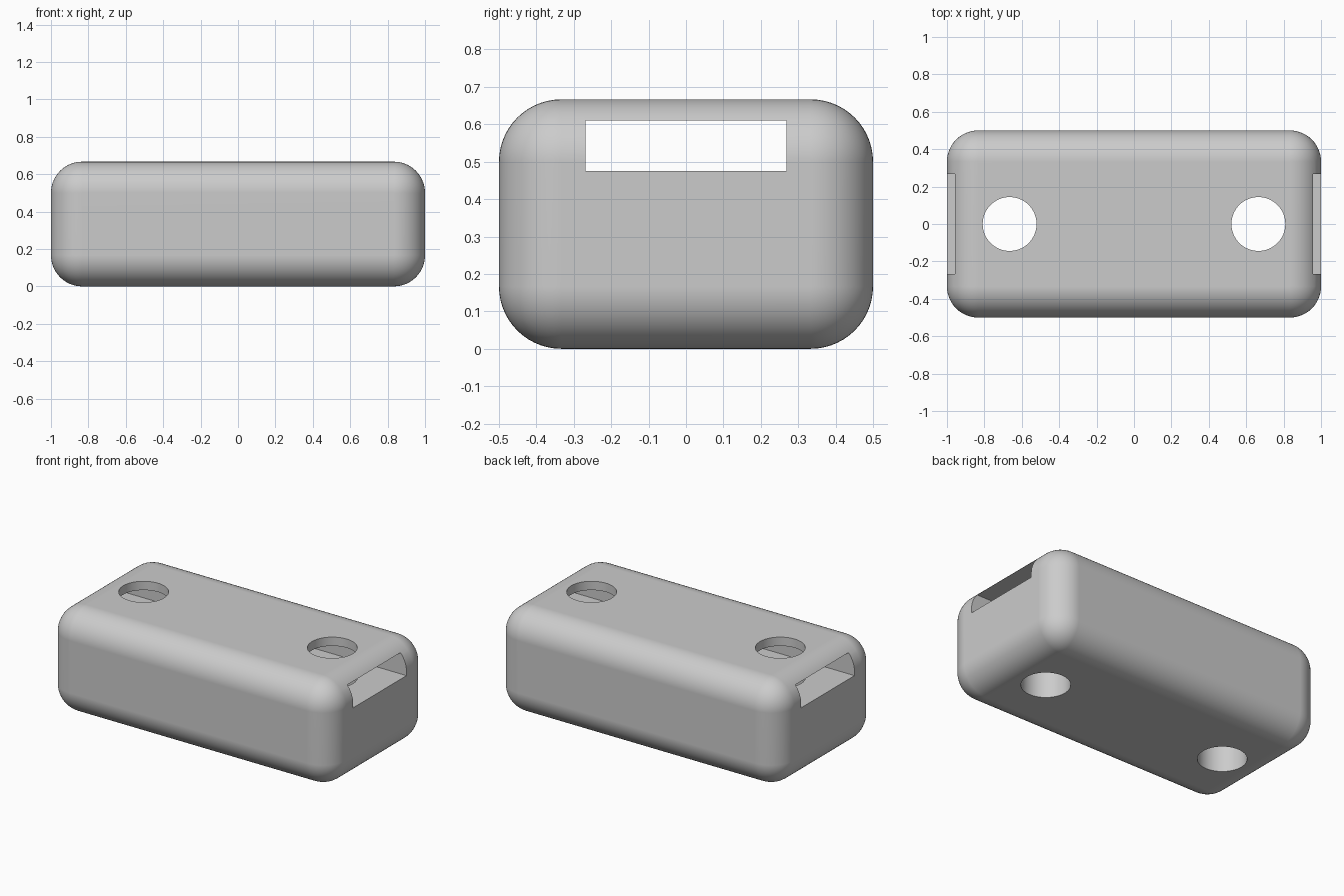
import bpy
import math

if "Cube" in bpy.data.objects:
    bpy.data.objects.remove(bpy.data.objects["Cube"], do_unlink=True)

HEIGHT = 2 / 3
RADIUS = 1 / 6

# Plain grey material
grey = bpy.data.materials.new("plain_grey")
grey.use_nodes = True
colour = (0.6, 0.6, 0.6, 1)
grey.diffuse_color = colour
grey.node_tree.nodes["Principled BSDF"].inputs["Base Color"].default_value = colour


def box(name, size, z):
    bpy.ops.mesh.primitive_cube_add(size=1, location=(0, 0, z))
    obj = bpy.context.object
    obj.name = name
    obj.scale = size
    bpy.ops.object.transform_apply(location=True, rotation=False, scale=True)
    obj.data.materials.append(grey)
    return obj


def apply_modifier(obj, name):
    bpy.context.view_layer.objects.active = obj
    bpy.ops.object.modifier_apply(modifier=name)


def cut(obj, cutter):
    cutter.hide_render = True
    mod = obj.modifiers.new("cut", "BOOLEAN")
    mod.operation = "DIFFERENCE"
    mod.solver = "EXACT"
    mod.object = cutter
    apply_modifier(obj, mod.name)
    bpy.data.objects.remove(cutter, do_unlink=True)


# Rounded block
block = box("rounded_block", (2, 1, HEIGHT), HEIGHT / 2)
bevel = block.modifiers.new("rounding", "BEVEL")
bevel.width = RADIUS
bevel.segments = 14
apply_modifier(block, bevel.name)

# Strap slot running the full length
cut(block, box("slot_cutter", (3, 0.536, 0.135), 0.543))

# Vertical holes through both ends
for side in (-1, 1):
    bpy.ops.mesh.primitive_cylinder_add(
        vertices=64, radius=0.144, depth=2, location=(side * 0.665, 0, HEIGHT / 2))
    hole = bpy.context.object
    hole.data.materials.append(grey)
    cut(block, hole)

# Smooth roundings with crisp cut edges
bpy.ops.object.select_all(action="DESELECT")
block.select_set(True)
bpy.context.view_layer.objects.active = block
bpy.ops.object.shade_smooth_by_angle(angle=math.radians(30))
normals = block.modifiers.new("even_shading", "WEIGHTED_NORMAL")
normals.keep_sharp = True
